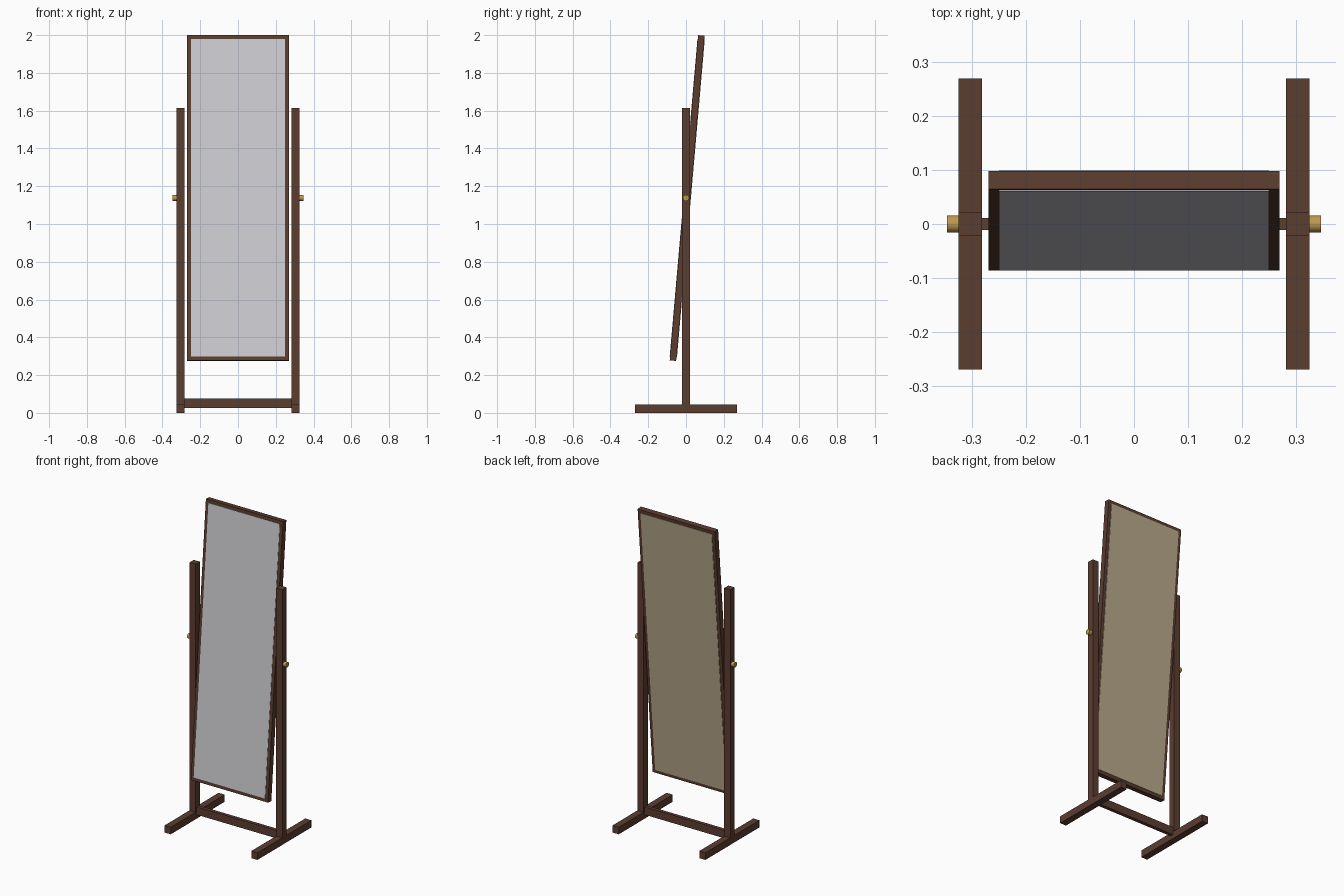
import bpy
from math import radians
from mathutils import Matrix, Vector

cube = bpy.data.objects.get("Cube")
if cube:
    bpy.data.objects.remove(cube, do_unlink=True)


def material(name, rgb):
    m = bpy.data.materials.new(name)
    m.use_nodes = True
    color = (*rgb, 1)
    m.diffuse_color = color
    m.node_tree.nodes["Principled BSDF"].inputs["Base Color"].default_value = color
    return m


wood = material("dark wood", (0.107, 0.047, 0.03))
glass = material("mirror silver", (0.62, 0.62, 0.65))
board = material("tan backing", (0.48, 0.40, 0.26))
brass = material("brass", (0.52, 0.32, 0.08))


def box(name, low, high, mat, transform=None):
    """Box between two corners, optionally moved by a matrix."""
    low, high = Vector(low), Vector(high)
    bpy.ops.mesh.primitive_cube_add(size=1)
    o = bpy.context.object
    o.name = name
    fit = Matrix.Translation((low + high) / 2) @ Matrix.Diagonal((*(high - low), 1))
    o.data.transform((transform or Matrix()) @ fit)
    o.data.materials.append(mat)
    return o


# Stand: feet, posts and pivot knobs on both sides
POST_IN, POST_OUT, FOOT_H = 0.282, 0.325, 0.045
for side, s in (("left", 1), ("right", -1)):
    x0, x1 = sorted((s * POST_IN, s * POST_OUT))
    box(f"{side}_foot", (x0, -0.27, 0), (x1, 0.27, FOOT_H), wood)
    box(f"{side}_post", (x0, -0.021, FOOT_H), (x1, 0.021, 1.615), wood)
    bpy.ops.mesh.primitive_cylinder_add(
        vertices=24, radius=0.016, depth=0.025,
        location=(s * 0.3335, 0, 1.138), rotation=(0, radians(90), 0))
    knob = bpy.context.object
    knob.name = f"{side}_knob"
    knob.data.materials.append(brass)
    bpy.ops.object.shade_smooth_by_angle()

# Stretcher between the posts
box("stretcher", (-POST_IN, -0.011, 0.025), (POST_IN, 0.011, 0.075), wood)

# Tilted mirror: frame rails, glass in front, backing behind
tilt = Matrix.Translation((0, 0.006, 1.1375)) @ Matrix.Rotation(radians(-5), 4, "X")
W, H, T, RAIL = 0.27, 0.8643, 0.017, 0.02
for side, s in (("left", 1), ("right", -1)):
    x0, x1 = sorted((s * W, s * (W - RAIL)))
    box(f"{side}_frame_rail", (x0, -T, -H), (x1, T, H), wood, tilt)
for side, s in (("top", 1), ("bottom", -1)):
    z0, z1 = sorted((s * H, s * (H - RAIL)))
    box(f"{side}_frame_rail", (RAIL - W, -T, z0), (W - RAIL, T, z1), wood, tilt)
box("mirror_glass", (RAIL - W, -T - 0.002, RAIL - H), (W - RAIL, 0, H - RAIL), glass, tilt)
box("mirror_backing", (RAIL - W, 0, RAIL - H), (W - RAIL, T + 0.003, H - RAIL), board, tilt)
